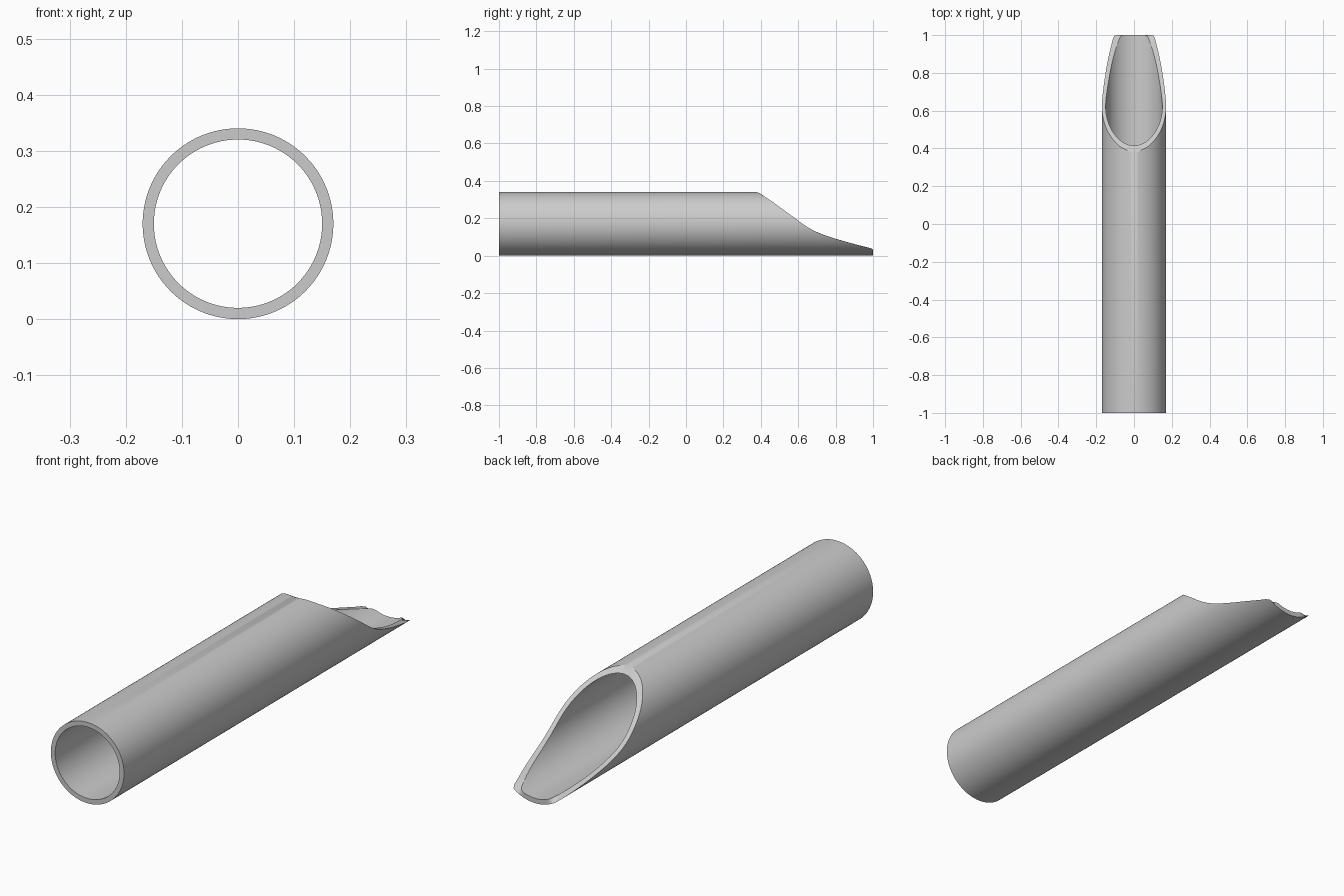
import bpy, bmesh, math

if "Cube" in bpy.data.objects:
    bpy.data.objects.remove(bpy.data.objects["Cube"])

R_OUT, R_IN, SEGS = 0.17, 0.15, 96
# Side profile of the scooped cut: (height z, end y)
CUT = [(0.0, 1.0), (0.034, 1.0), (0.041, 0.985), (0.05, 0.945), (0.065, 0.89),
       (0.083, 0.825), (0.098, 0.775), (0.112, 0.735), (0.13, 0.69),
       (0.152, 0.65), (0.178, 0.612), (0.21, 0.57), (0.25, 0.515),
       (0.29, 0.46), (0.322, 0.412), (0.335, 0.393), (0.341, 0.375)]


def cut_y(z):
    for (z0, y0), (z1, y1) in zip(CUT, CUT[1:]):
        if z <= z1:
            return y0 + (y1 - y0) * max(0, z - z0) / (z1 - z0)
    return CUT[-1][1]


bm = bmesh.new()


def ring(radius, end):
    verts = []
    for i in range(SEGS):
        a = 2 * math.pi * i / SEGS
        x, z = radius * math.cos(a), R_OUT + radius * math.sin(a)
        verts.append(bm.verts.new((x, cut_y(z) if end else -1.0, z)))
    return verts


# Closed loop of rings: outer wall, cut rim, bore, flat front rim
rings = [ring(R_OUT, False), ring(R_OUT, True), ring(R_IN, True), ring(R_IN, False)]
for k in range(4):
    a, b = rings[k], rings[(k + 1) % 4]
    for i in range(SEGS):
        j = (i + 1) % SEGS
        bm.faces.new((a[i], a[j], b[j], b[i]))
bmesh.ops.recalc_face_normals(bm, faces=bm.faces)

mesh = bpy.data.meshes.new("cut_tube")
bm.to_mesh(mesh)
bm.free()
tube = bpy.data.objects.new("cut_tube", mesh)
bpy.context.collection.objects.link(tube)
bpy.context.view_layer.objects.active = tube
tube.select_set(True)
bpy.ops.object.shade_smooth_by_angle(angle=math.radians(30))
